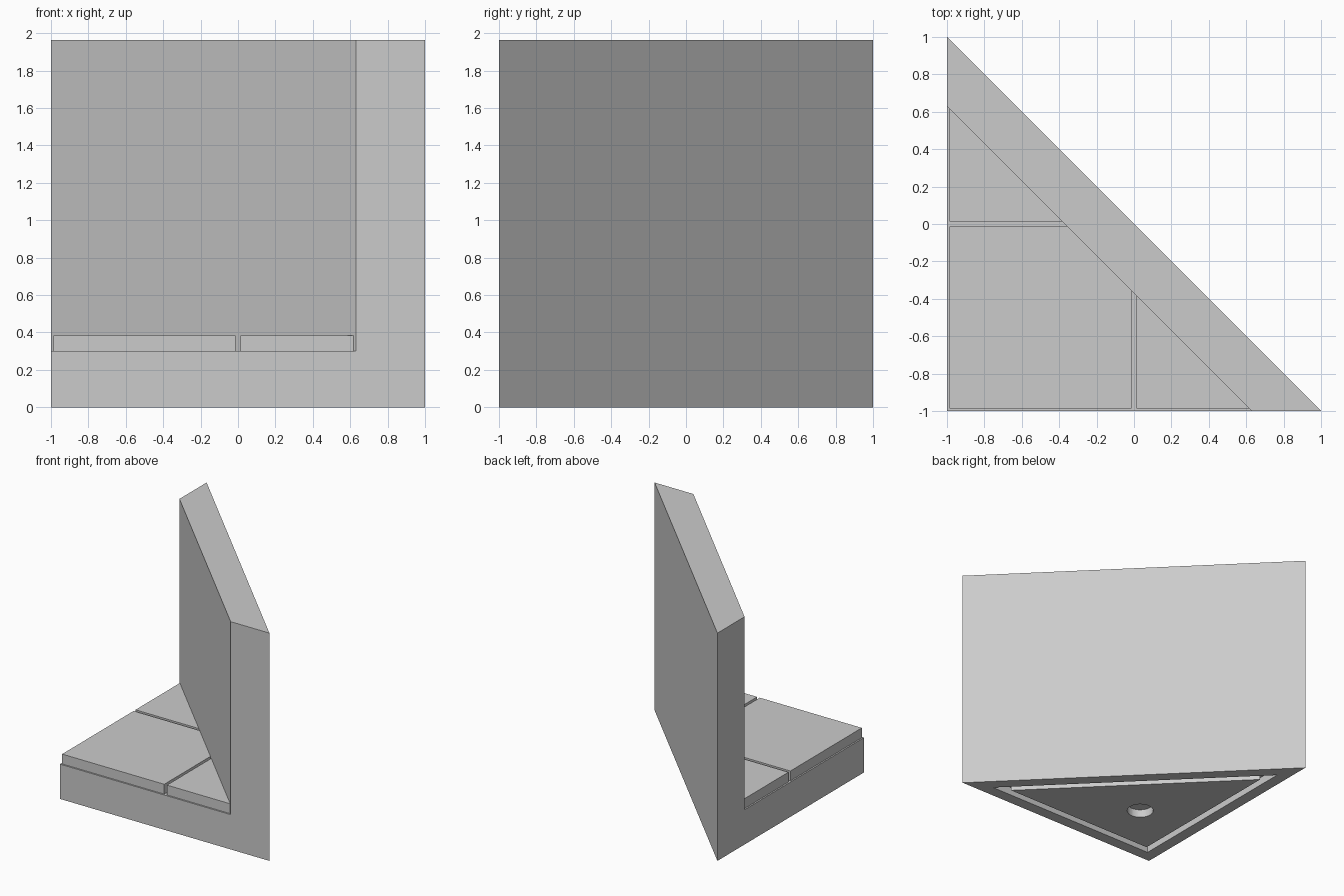
import bpy, bmesh, math
from mathutils import Vector

if "Cube" in bpy.data.objects:
    bpy.data.objects.remove(bpy.data.objects["Cube"])

BASE_TOP = 0.30      # height of the plinth
TILE_TOP = 0.385     # height of the floor tiles
WALL_TOP = 1.965     # height of the diagonal wall
WALL_LINE = -0.37    # wall front plane: x + y = WALL_LINE
GAP = 0.013          # half gap between tiles, and tile margin
CUT_DEPTH = 0.07     # depth of the underside groove and hole

grey = bpy.data.materials.new("plain_grey")
grey.use_nodes = True
grey.diffuse_color = (0.6, 0.6, 0.6, 1)
grey.node_tree.nodes["Principled BSDF"].inputs["Base Color"].default_value = (0.6, 0.6, 0.6, 1)


def make_object(name, bm):
    bmesh.ops.recalc_face_normals(bm, faces=bm.faces[:])
    mesh = bpy.data.meshes.new(name)
    bm.to_mesh(mesh)
    bm.free()
    mesh.materials.append(grey)
    obj = bpy.data.objects.new(name, mesh)
    bpy.context.collection.objects.link(obj)
    return obj


def prism(polygons, low, high):
    """Extrude flat polygons, which may share edges, into one solid."""
    bm = bmesh.new()
    for points in polygons:
        bm.faces.new([bm.verts.new((x, y, low)) for x, y in points])
    bmesh.ops.remove_doubles(bm, verts=bm.verts[:], dist=0.0001)
    floor = bm.faces[:]
    top = bmesh.ops.extrude_face_region(bm, geom=floor, use_keep_orig=True)["geom"]
    moved = [v for v in top if isinstance(v, bmesh.types.BMVert)]
    bmesh.ops.translate(bm, verts=moved, vec=(0, 0, high - low))
    return bm


def triangle(inset):
    """Corner triangle of the footprint, inset evenly from every side."""
    a = -1 + inset
    b = -inset * math.sqrt(2) - a
    return [(a, a), (b, a), (a, b)]


# Plinth with the diagonal wall pulled up from its back strip
bm = prism([triangle(0)], 0, BASE_TOP)
top = [f for f in bm.faces if f.calc_center_median().z > BASE_TOP - 0.001]
bmesh.ops.bisect_plane(bm, geom=top + list(top[0].edges) + list(top[0].verts),
                       plane_co=(WALL_LINE, 0, 0), plane_no=(1, 1, 0))
bmesh.ops.recalc_face_normals(bm, faces=bm.faces[:])
strip = [f for f in bm.faces if f.normal.z > 0.9
         and sum(f.calc_center_median()[:2]) > WALL_LINE]
raised = bmesh.ops.extrude_face_region(bm, geom=strip)["geom"]
bmesh.ops.translate(bm, verts=[v for v in raised if isinstance(v, bmesh.types.BMVert)],
                    vec=(0, 0, WALL_TOP - BASE_TOP))
bmesh.ops.dissolve_limit(bm, angle_limit=0.01, verts=bm.verts[:], edges=bm.edges[:])
body = make_object("plinth_and_wall", bm)

# Underside cutters: triangular groove and round hole at the incentre
outer, inner = triangle(0.10), triangle(0.16)
ring = [[outer[i], outer[(i + 1) % 3], inner[(i + 1) % 3], inner[i]] for i in range(3)]
centre = 1 - math.sqrt(2)
circle = [(centre + 0.107 * math.cos(math.tau * i / 48),
           centre + 0.107 * math.sin(math.tau * i / 48)) for i in range(48)]
cutters = [make_object("groove_cutter", prism(ring, -0.1, CUT_DEPTH)),
           make_object("hole_cutter", prism([circle], -0.1, CUT_DEPTH))]
bpy.context.view_layer.objects.active = body
for cutter in cutters:
    cutter.hide_render = True
    cut = body.modifiers.new(cutter.name, "BOOLEAN")
    cut.operation = "DIFFERENCE"
    cut.solver = "EXACT"
    cut.object = cutter
    bpy.ops.object.modifier_apply(modifier=cut.name)
for cutter in cutters:
    bpy.data.objects.remove(cutter)

# Floor tiles: a clipped square and two mirrored triangles
edge = -1 + GAP
reach = WALL_LINE + GAP
square = [(edge, edge), (-GAP, edge), (-GAP, reach), (reach, -GAP), (edge, -GAP)]
side = [(GAP, edge), (WALL_LINE - edge, edge), (GAP, WALL_LINE - GAP)]
tiles = {"square_tile": square, "left_tile": side,
         "back_tile": [(y, x) for x, y in side]}
for name, points in tiles.items():
    make_object(name, prism([points], BASE_TOP, TILE_TOP))
